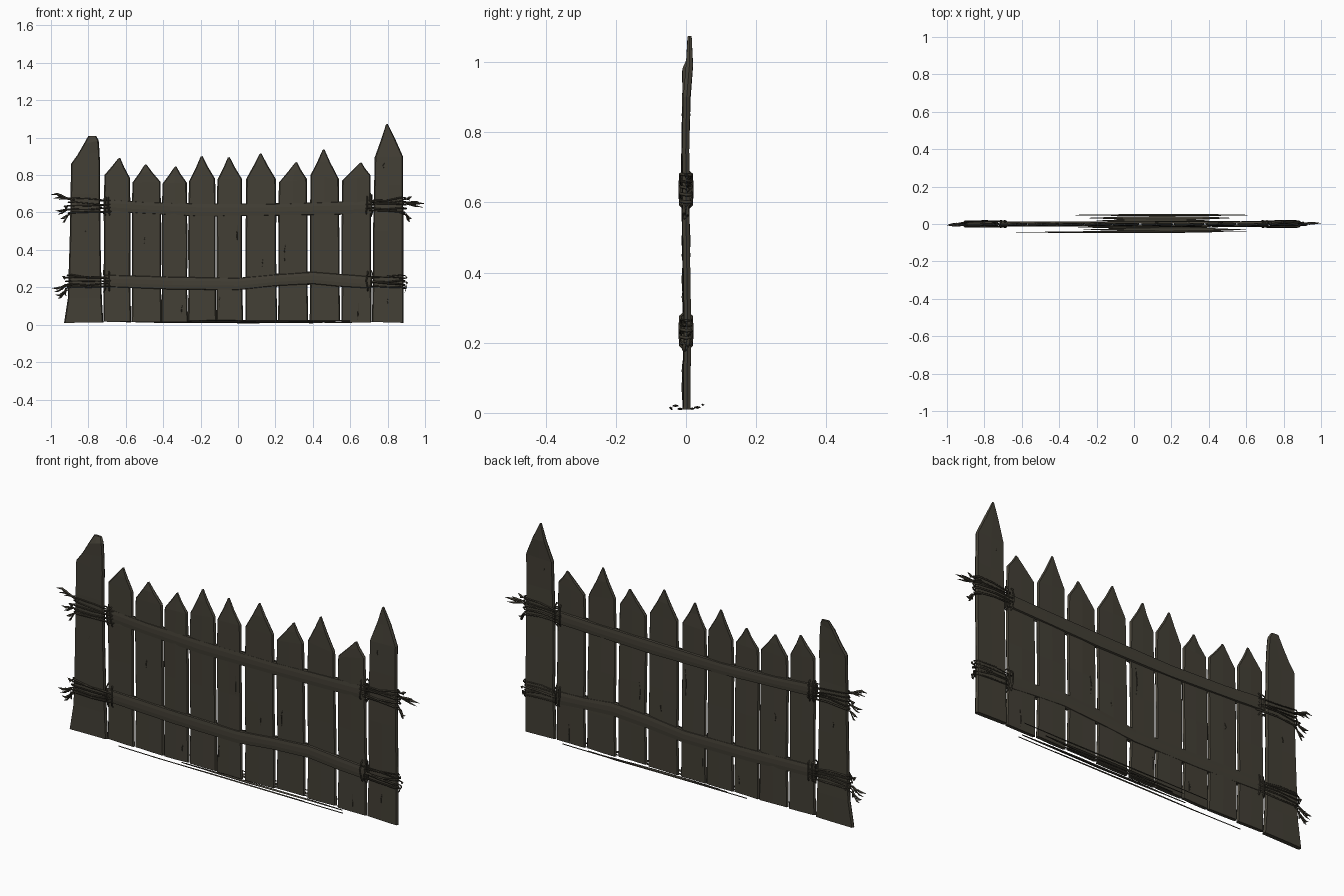
import bpy, bmesh, math, random

if "Cube" in bpy.data.objects:
    bpy.data.objects.remove(bpy.data.objects["Cube"])
random.seed(7)
rnd = random.uniform


def material(name, rgb):
    m = bpy.data.materials.new(name)
    m.diffuse_color = (*rgb, 1)
    m.use_nodes = True
    m.node_tree.nodes["Principled BSDF"].inputs["Base Color"].default_value = m.diffuse_color
    return m


WOOD = material("weathered wood", (0.056, 0.050, 0.036))
TWINE = material("dark twine", (0.042, 0.037, 0.026))


def loft(name, rings, mat):
    """Skin a list of equal-length point rings and cap both ends."""
    bm = bmesh.new()
    rows = [[bm.verts.new(p) for p in r] for r in rings]
    n = len(rows[0])
    for a, b in zip(rows, rows[1:]):
        for i in range(n):
            j = (i + 1) % n
            bm.faces.new((a[i], a[j], b[j], b[i]))
    bm.faces.new(rows[0])
    bm.faces.new(rows[-1])
    bmesh.ops.recalc_face_normals(bm, faces=bm.faces)
    me = bpy.data.meshes.new(name)
    bm.to_mesh(me)
    bm.free()
    me.materials.append(mat)
    ob = bpy.data.objects.new(name, me)
    bpy.context.collection.objects.link(ob)
    return ob


def board(name, rows, t):
    """Hand-hewn board; each row is (left x, left z, right x, right z)."""
    off = rnd(-0.002, 0.002)
    rings = []
    for xl, zl, xr, zr in rows:
        w = xr - xl
        e = min(0.006 / w, 0.3)
        lean = off + 0.003 * math.sin(zl * 7) + (0.006 if zl > 0.98 else 0)
        k = t * (0.55 if w < 0.06 else 1)
        jf, jb = rnd(-0.001, 0.002), rnd(-0.001, 0.002)
        sec = [(0, 0), (e, -k), (.5, -k - jf), (1 - e, -k),
               (1, 0), (1 - e, k), (.5, k + jb), (e, k)]
        rings.append([(xl + f * w, y + lean, zl + f * (zr - zl)) for f, y in sec])
    return loft(name, rings, WOOD)


# end posts
board("left_post", [(-.93, .01, -.72, .012), (-.91, .14, -.728, .14), (-.90, .45, -.735, .45),
                    (-.895, .70, -.737, .70), (-.893, .86, -.737, .84), (-.86, .905, -.74, .92),
                    (-.825, .965, -.745, .985), (-.80, 1.01, -.757, 1.008)], .010)
board("right_post", [(.715, .015, .886, .01), (.722, .25, .884, .25), (.722, .5, .884, .5),
                     (.728, .75, .883, .75), (.731, .895, .882, .90), (.765, .99, .842, .99),
                     (.791, 1.07, .800, 1.075)], .010)

# pickets: left x, right x, left shoulder z, peak x, peak z, right shoulder z
PICKETS = [(-.718, -.574, .80, -.635, .893, .785), (-.568, -.411, .76, -.495, .858, .765),
           (-.407, -.270, .755, -.335, .847, .76), (-.266, -.118, .765, -.195, .902, .78),
           (-.114, .025, .775, -.050, .897, .78), (.040, .206, .78, .120, .917, .78),
           (.215, .372, .76, .310, .870, .78), (.384, .543, .80, .457, .938, .78),
           (.553, .712, .77, .655, .868, .80)]
for i, (l, r, zl, px, pz, zr) in enumerate(PICKETS):
    rows = [(l - .001, rnd(.012, .02), r + .003, rnd(.012, .02))]
    for z in (.2, .42, .6):
        rows.append((l + rnd(-.001, .002), z, r + rnd(-.003, .001), z))
    rows.append((l + .004, zl, r - .004, zr))
    # slightly bowed point
    f = .55
    rows.append((l + (px - l) * f + .002, zl + (pz - zl) * f,
                 r + (px - r) * f - .002, zr + (pz - zr) * f))
    rows.append((px - .005, pz - .004, px + .005, pz))
    board(f"picket_{i + 1}", rows, .008)

# horizontal rails, front and back
RAILS = {"upper": [(-.72, .64), (-.5, .625), (-.2, .613), (.2, .615), (.5, .622), (.715, .628)],
         "lower": [(-.72, .235), (-.35, .222), (0, .218), (.2, .238), (.4, .25), (.55, .237), (.715, .226)]}
for level, path in RAILS.items():
    for side, s in (("front", -1), ("back", 1)):
        rings = []
        for x, z in path:
            h = rnd(.029, .036)
            y = s * rnd(.0135, .0155)
            rings.append([(x, s * .004, z - h), (x, y * .85, z - h * .9), (x, y, z - h * .3),
                          (x, y, z + h * .4), (x, y * .85, z + h * .9), (x, s * .004, z + h)])
        loft(f"{level}_rail_{side}", rings, WOOD)


def strands(name, splines, mat):
    """Twine as thin tubes; each spline is (points, radii, closed)."""
    cu = bpy.data.curves.new(name, 'CURVE')
    cu.dimensions = '3D'
    cu.bevel_depth = .005
    cu.bevel_resolution = 0
    cu.use_fill_caps = True
    for pts, radii, closed in splines:
        sp = cu.splines.new('POLY')
        sp.points.add(len(pts) - 1)
        for p, co, r in zip(sp.points, pts, radii):
            p.co = (*co, 1)
            p.radius = r
        sp.use_cyclic_u = closed
    cu.materials.append(mat)
    ob = bpy.data.objects.new(name, cu)
    bpy.context.collection.objects.link(ob)
    bpy.ops.object.select_all(action='DESELECT')
    bpy.context.view_layer.objects.active = ob
    ob.select_set(True)
    bpy.ops.object.convert(target='MESH')


# twine lashings: side, rail height, outer x, inner x, frayed tips (x, z)
LASHINGS = [("upper_left", -1, .635, .905, .69, [(1.0, .695), (.97, .688), (.975, .61), (.95, .565), (.935, .635)]),
            ("lower_left", -1, .235, .915, .69, [(.995, .195), (.975, .16), (.96, .205), (.94, .26), (.93, .175)]),
            ("upper_right", 1, .640, .892, .69, [(1.0, .648), (.965, .66), (.93, .57), (.915, .565), (.93, .685)]),
            ("lower_right", 1, .235, .892, .69, [(.90, .195), (.91, .225), (.905, .255), (.895, .18)])]
for name, s, zc, xo, xi, tips in LASHINGS:
    sp = []
    # loops round post and rail end
    for k in range(5):
        z0 = zc + (k - 2) * .017 + rnd(-.006, .006)
        z1 = zc + (k - 2) * .012 + rnd(-.008, .008)
        a, b = xo + rnd(-.003, .008), xi + rnd(-.02, .02)
        yf, yb = -.0135 - rnd(0, .003), .0135 + rnd(0, .003)
        m = (a + b) / 2
        sp.append(([(s * a, 0, z0), (s * (a - .02), yf, z0 + .003), (s * m, yf, (z0 + z1) / 2 + rnd(-.008, .008)),
                    (s * (b + .01), yf, z1), (s * b, 0, z1), (s * (b + .01), yb, z1 - .004),
                    (s * m, yb, (z0 + z1) / 2 + rnd(-.008, .008)), (s * (a - .02), yb, z0)],
                   [rnd(.6, .95)] * 8, True))
    # upright knot loops on the rail end
    for k in range(2):
        x = .69 + k * .022
        sp.append(([(s * (x + rnd(-.006, .006)), y, zc + z) for y, z in
                    ((0, .055), (-.016, .04), (-.018, 0), (-.016, -.042), (0, -.06),
                     (.016, -.042), (.018, 0), (.016, .04))], [.8] * 8, True))
    # frayed ends
    for tx, tz in tips:
        y = rnd(-.008, .008)
        x0 = xo - .03
        z0 = zc + (tz - zc) * .55
        sp.append(([(s * x0, -.014 if y < 0 else .014, z0), (s * (xo + .008), y, z0 + (tz - z0) * .35),
                    (s * (xo * .35 + tx * .65), y, tz + rnd(-.006, .006)), (s * tx, y, tz)],
                   [.6, .8, 1.3, .1], False))
        if tx > .92:
            mx = xo * .45 + tx * .55
            sp.append(([(s * (xo + .004), y, z0 + (tz - z0) * .4), (s * mx, y + .002, tz - .014),
                        (s * (tx - .012), y, tz - .02)], [.5, 1, .1], False))
    strands(f"twine_{name}", sp, TWINE)

# flat splinters lying along the foot: x start, x end, y, z, half width
FOOT = [(-.37, .65, .048, .022, .005), (-.25, .52, .032, .016, .010), (-.2, .4, .018, .012, .009),
        (-.63, .40, -.044, .015, .005), (-.27, .60, -.030, .020, .009), (-.45, .61, -.041, .012, .004),
        (-.3, .45, -.017, .011, .008)]
for i, (a, b, y, z, w) in enumerate(FOOT):
    rings = []
    for f, g in ((0, .08), (.25, .8), (.5, 1), (.8, .85), (1, .08)):
        x, h = a + (b - a) * f, w * g
        dz = rnd(-.002, .002)
        rings.append([(x, y - h, z + dz), (x, y, z + dz - .0025), (x, y + h, z + dz), (x, y, z + dz + .0025)])
    loft(f"foot_splinter_{i + 1}", rings, WOOD)

# small cracks and chips on the boards: x, z, length
CRACKS = [(-.005, .49, .13), (.25, .38, .09), (-.50, .45, .04), (-.30, .08, .05), (.13, .33, .04),
          (.64, .07, .09), (-.10, .12, .06), (.80, .12, .05), (.78, .85, .03), (-.82, .5, .04)]
sp = []
for x, z, n in CRACKS:
    for y in (-.0095, .0095):
        sp.append(([(x, y, z - n / 2), (x + rnd(-.005, .005), y * 1.1, z), (x + .003, y, z + n / 2)],
                   [.1, .5, .1], False))
strands("board_cracks", sp, TWINE)
